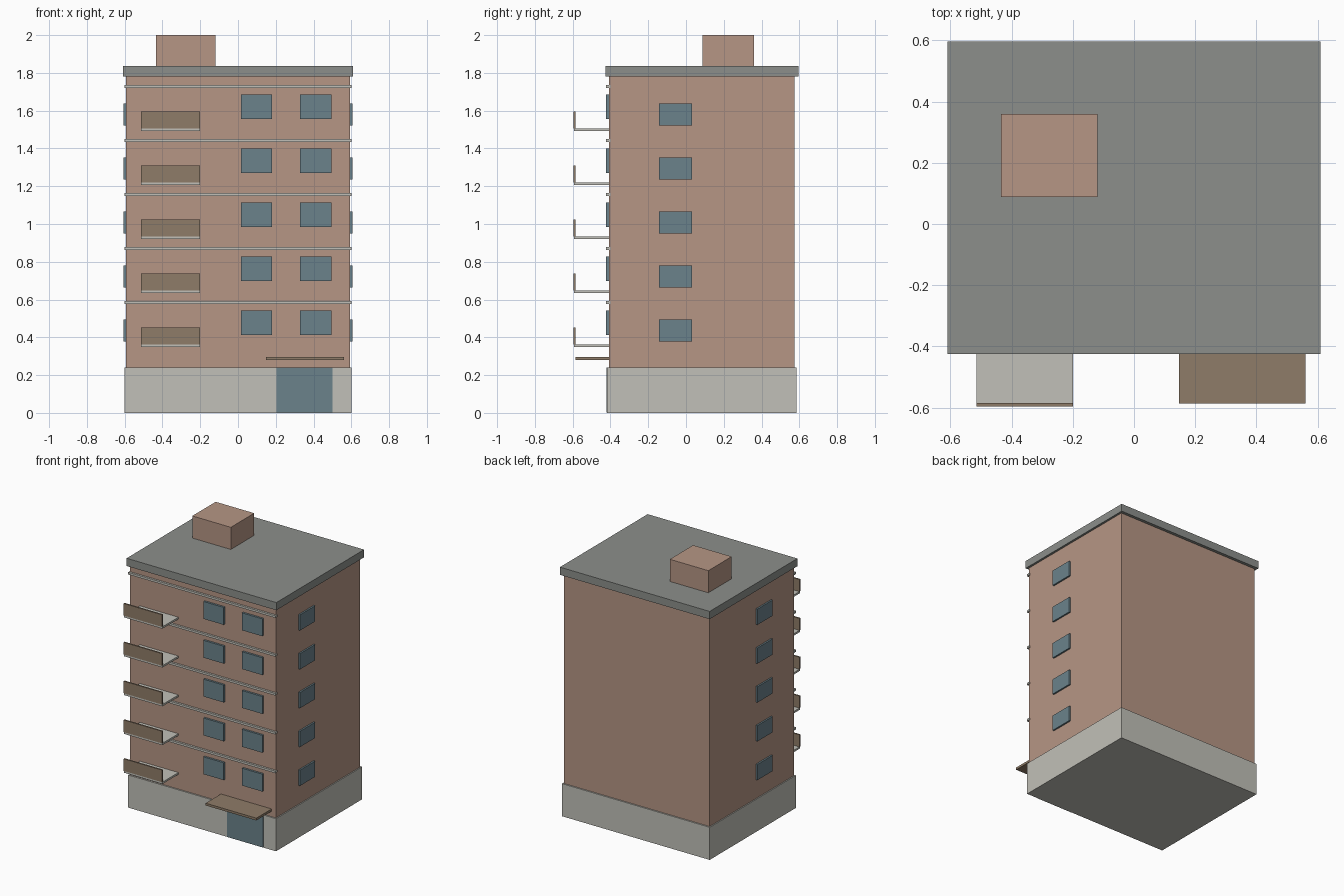
import bpy

cube = bpy.data.objects.get("Cube")
if cube:
    bpy.data.objects.remove(cube, do_unlink=True)


def material(name, rgb):
    """Flat material from 8-bit display values, stored as linear."""
    linear = [((c / 255 + 0.055) / 1.055) ** 2.4 for c in rgb]
    mat = bpy.data.materials.new(name)
    mat.use_nodes = True
    mat.diffuse_color = (*linear, 1)
    bsdf = next(n for n in mat.node_tree.nodes if n.type == 'BSDF_PRINCIPLED')
    bsdf.inputs["Base Color"].default_value = (*linear, 1)
    return mat


brick = material("clay_brick", (182, 150, 133))
stone = material("pale_stone", (193, 192, 184))
slate = material("roof_grey", (140, 143, 139))
glass = material("blue_glass", (107, 130, 139))
wood = material("brown_panel", (143, 124, 104))


def box(name, mat, x, y, z):
    """Box spanning the given (low, high) range on each axis."""
    bpy.ops.mesh.primitive_cube_add(size=1)
    ob = bpy.context.object
    ob.name = name
    ob.location = [(a + b) / 2 for a, b in (x, y, z)]
    ob.scale = [b - a for a, b in (x, y, z)]
    bpy.ops.object.transform_apply(location=False, rotation=False, scale=True)
    ob.data.materials.append(mat)
    return ob


FRONT = -0.408
STOREY = 0.286

# Main volumes
box("walls", brick, (-0.594, 0.594), (FRONT, 0.574), (0.002, 1.78))
box("plinth", stone, (-0.602, 0.602), (-0.418, 0.584), (0, 0.24))
box("roof_slab", slate, (-0.61, 0.61), (-0.425, 0.596), (1.78, 1.837))
box("roof_hut", brick, (-0.434, -0.12), (0.088, 0.36), (1.837, 2.0))

# Entrance
box("entrance_door", glass, (0.204, 0.5), (-0.421, -0.4), (0.001, 0.239))
box("entrance_canopy", wood, (0.147, 0.56), (-0.586, FRONT), (0.28, 0.297))

# Repeating storeys
for floor in range(5):
    z = floor * STOREY
    n = floor + 1

    box(f"string_course_{n}", stone, (-0.6, 0.6), (-0.423, -0.4),
        (z + 0.576, z + 0.592))

    box(f"balcony_slab_{n}", stone, (-0.514, -0.2), (-0.594, FRONT),
        (z + 0.348, z + 0.362))
    box(f"balcony_panel_{n}", wood, (-0.514, -0.2), (-0.596, -0.585),
        (z + 0.362, z + 0.451))

    for i, left in enumerate((0.015, 0.329)):
        box(f"front_window_{n}_{i + 1}", glass, (left, left + 0.165),
            (-0.423, -0.4), (z + 0.413, z + 0.541))

    for side, name in ((1, "left"), (-1, "right")):
        xs = sorted((side * 0.58, side * 0.606))
        box(f"{name}_window_{n}", glass, xs, (-0.144, 0.033),
            (z + 0.378, z + 0.494))
